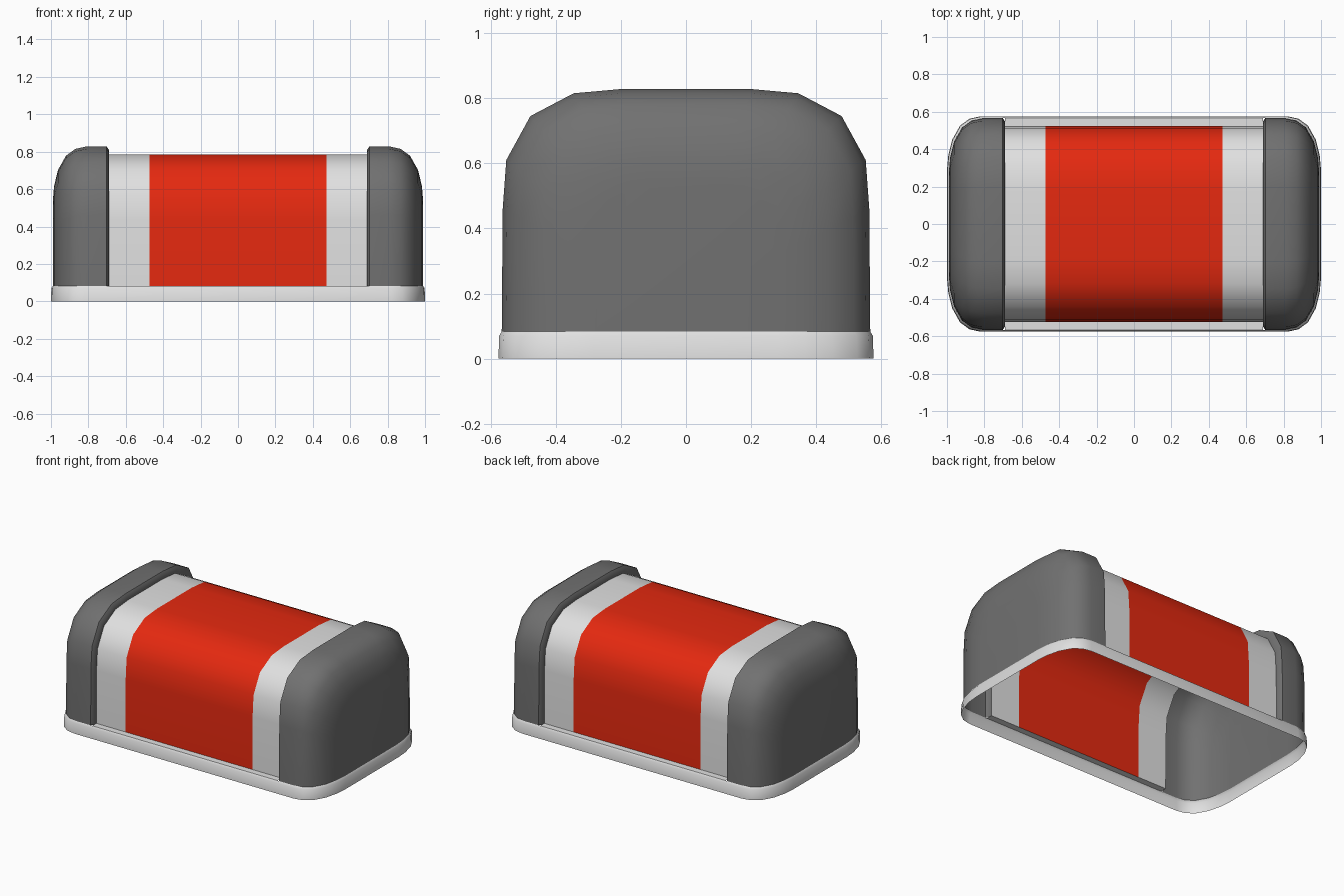
import bpy, bmesh, math

cube = bpy.data.objects.get("Cube")
if cube:
    bpy.data.objects.remove(cube, do_unlink=True)


def material(name, colour):
    mat = bpy.data.materials.new(name)
    mat.use_nodes = True
    mat.diffuse_color = (*colour, 1)
    mat.node_tree.nodes["Principled BSDF"].inputs["Base Color"].default_value = (*colour, 1)
    return mat


DARK = material("dark grey", (0.165, 0.165, 0.165))
LIGHT = material("light grey", (0.75, 0.75, 0.75))
RED = material("red", (0.78, 0.022, 0.005))

WIDTH, HEIGHT, LIP = 0.566, 0.828, 0.083
CAP_X, BAND_X, STEP = 0.69, 0.473, 0.043

# Half of the arched cross-section (y, z), from the lip to the roof
ARCH = [(WIDTH, LIP), (0.563, 0.46), (0.552, 0.61), (0.478, 0.745),
        (0.345, 0.815), (0.2, HEIGHT)]
# Rounding of each end: distance along x and how far the section shrinks
ROUNDING = [(0.81, 0), (0.87, 0.013), (0.92, 0.05), (0.962, 0.125),
            (0.983, 0.21), (0.99, 0.29)]


def section(x, inset):
    """Arch at x, shrunk by the inset, running from -y over the top to +y."""
    sy = (WIDTH - inset) / WIDTH
    sz = (HEIGHT - inset - LIP) / (HEIGHT - LIP)
    half = [(y * sy, LIP + (z - LIP) * sz) for y, z in ARCH]
    return [(x, -y, z) for y, z in half] + [(x, y, z) for y, z in reversed(half)]


def plan(z, grow):
    """Rounded rectangle at height z, running clockwise from above."""
    corner = [(x + grow, WIDTH - inset + grow) for x, inset in ROUNDING]
    back = corner[::-1]
    pts = corner + [(x, -y) for x, y in back]
    pts += [(-x, -y) for x, y in corner] + [(-x, y) for x, y in back]
    return [(x, y, z) for x, y in pts]


def loft(name, rings, mats, closed=False, end=False, rule=None, angle=40):
    """Skin a row of rings into one sheet."""
    bm = bmesh.new()
    loops = [[bm.verts.new(p) for p in ring] for ring in rings]
    n = len(loops[0])
    for a, b in zip(loops, loops[1:]):
        for i in range(n if closed else n - 1):
            j = (i + 1) % n
            bm.faces.new((a[i], b[i], b[j], a[j]))
    if end:
        bm.faces.new(loops[-1][::-1])
    if rule:
        for f in bm.faces:
            f.material_index = rule(f.calc_center_median())
    mesh = bpy.data.meshes.new(name)
    bm.to_mesh(mesh)
    bm.free()
    for m in mats:
        mesh.materials.append(m)
    obj = bpy.data.objects.new(name, mesh)
    bpy.context.collection.objects.link(obj)
    bpy.ops.object.select_all(action='DESELECT')
    obj.select_set(True)
    bpy.context.view_layer.objects.active = obj
    bpy.ops.object.shade_smooth_by_angle(angle=math.radians(angle))
    return obj


# Arched body with a wide painted band
loft("body", [section(x, STEP) for x in (-CAP_X, -BAND_X, BAND_X, CAP_X)],
     [LIGHT, RED], rule=lambda c: int(abs(c.x) < BAND_X))

# Rounded end caps, slightly larger than the body
cap = [section(CAP_X, STEP), section(CAP_X, 0.018), section(CAP_X + 0.012, 0)]
cap += [section(x, inset) for x, inset in ROUNDING]
loft("left_cap", cap, [DARK], end=True)
mirrored = [[(-x, y, z) for x, y, z in reversed(ring)] for ring in cap]
loft("right_cap", mirrored, [DARK], end=True)

# Base rim around the open underside
loft("base_rim", [plan(0, 0.01), plan(0.07, 0.008), plan(LIP, 0)],
     [LIGHT], closed=True)

# Ledges between the rim and the recessed body
for name, side in (("front_ledge", -1), ("back_ledge", 1)):
    edges = [[(side * x, side * y, LIP) for x in (CAP_X, -CAP_X)]
             for y in (WIDTH - STEP, WIDTH)]
    loft(name, [r[::-1] for r in edges], [LIGHT])
